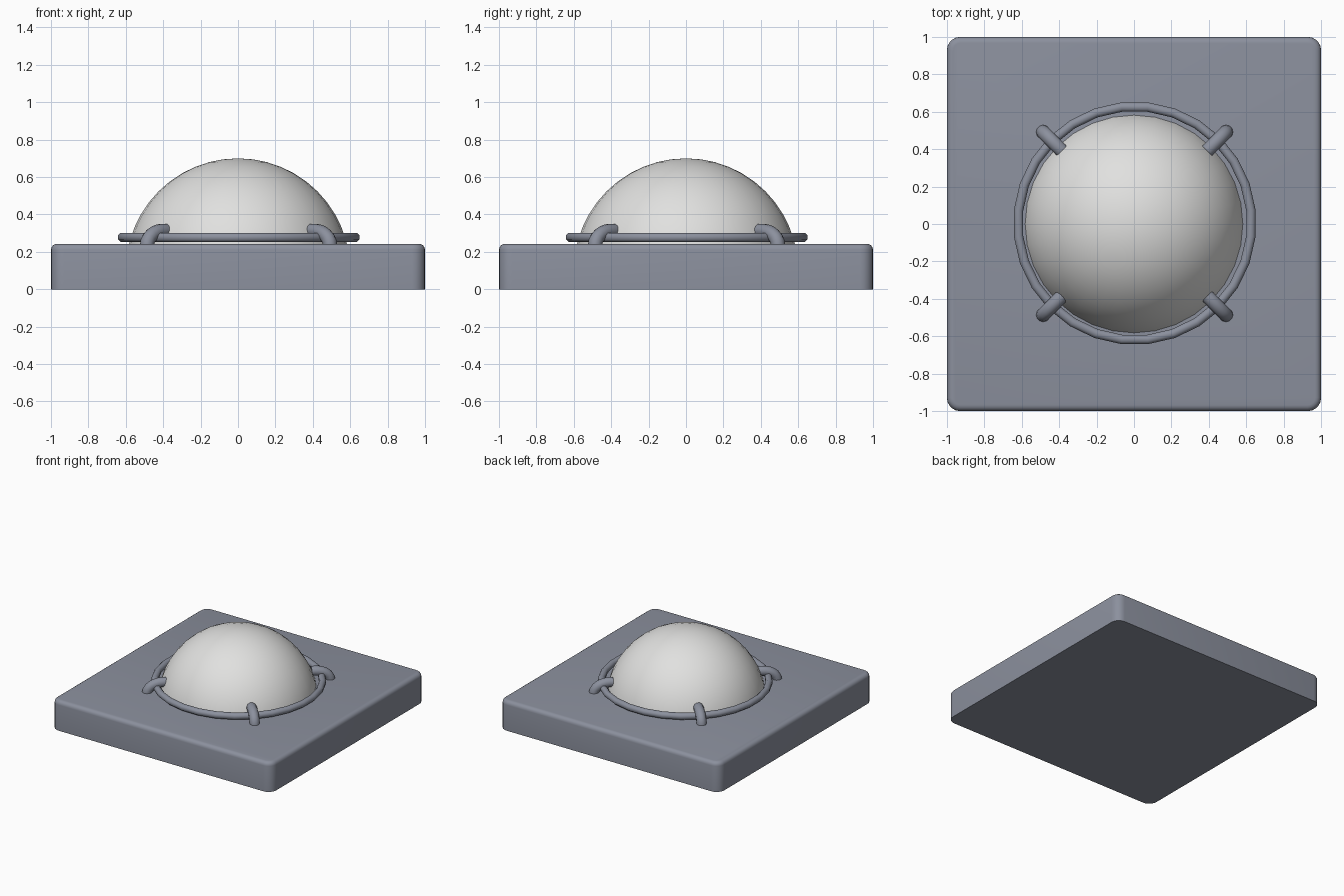
import bpy, bmesh, math
from mathutils import Matrix, Vector

if "Cube" in bpy.data.objects:
    bpy.data.objects.remove(bpy.data.objects["Cube"])


def material(name, rgb):
    m = bpy.data.materials.new(name)
    m.diffuse_color = (*rgb, 1)
    m.use_nodes = True
    m.node_tree.nodes["Principled BSDF"].inputs["Base Color"].default_value = m.diffuse_color
    return m


GREY = material("slate_grey", (0.26, 0.28, 0.34))
WHITE = material("off_white", (0.75, 0.75, 0.74))


def finish(bm, name, mat, angle=60):
    bmesh.ops.recalc_face_normals(bm, faces=bm.faces)
    me = bpy.data.meshes.new(name)
    bm.to_mesh(me)
    bm.free()
    ob = bpy.data.objects.new(name, me)
    bpy.context.collection.objects.link(ob)
    me.materials.append(mat)
    bpy.ops.object.select_all(action='DESELECT')
    ob.select_set(True)
    bpy.context.view_layer.objects.active = ob
    bpy.ops.object.shade_smooth_by_angle(angle=math.radians(angle))
    return ob


def tube(bm, path, radius, side, closed=False, n=8):
    """Sweep a round section along a path; side(i) is a sideways axis."""
    rings, count = [], len(path)
    for i, p in enumerate(path):
        if closed:
            t = path[(i + 1) % count] - path[i - 1]
        else:
            t = path[min(i + 1, count - 1)] - path[max(i - 1, 0)]
        u = side(i)
        v = t.normalized().cross(u)
        rings.append([bm.verts.new(p + radius * (u * math.cos(a) + v * math.sin(a)))
                      for a in ((k + 0.5) * math.tau / n for k in range(n))])
    for i in range(count if closed else count - 1):
        a, b = rings[i], rings[(i + 1) % count]
        for k in range(n):
            bm.faces.new((a[k], a[(k + 1) % n], b[(k + 1) % n], b[k]))
    if not closed:
        bm.faces.new(rings[0])
        bm.faces.new(rings[-1])


# Square slab: rounded upright corners, softened top rim, sharp bottom
H = 0.243
bm = bmesh.new()
bmesh.ops.create_cube(bm, size=1, matrix=Matrix.Translation((0, 0, H / 2)) @ Matrix.Diagonal((2, 2, H, 1)))
upright = [e for e in bm.edges if abs(e.verts[0].co.z - e.verts[1].co.z) > 0.1]
bmesh.ops.bevel(bm, geom=upright, offset=0.07, segments=5, profile=0.5, affect='EDGES')
rim = [e for e in bm.edges if all(v.co.z > H - 1e-4 for v in e.verts)]
bmesh.ops.bevel(bm, geom=rim, offset=0.032, segments=4, profile=0.5, affect='EDGES')
finish(bm, "base_slab", GREY, 40)

# Dome: sphere cut off inside the slab
bm = bmesh.new()
bmesh.ops.create_uvsphere(bm, u_segments=32, v_segments=24, radius=0.6,
                          matrix=Matrix.Translation((0, 0, 0.1)))
bmesh.ops.bisect_plane(bm, geom=bm.verts[:] + bm.edges[:] + bm.faces[:],
                       plane_co=(0, 0, 0.2), plane_no=(0, 0, -1), clear_outer=True)
bmesh.ops.holes_fill(bm, edges=[e for e in bm.edges if e.is_boundary])
finish(bm, "lamp_dome", WHITE)

# Wire ring around the dome
bm = bmesh.new()
N = 28
spokes = [Vector((math.cos(a), math.sin(a), 0)) for a in ((i + 0.5) * math.tau / N for i in range(N))]
tube(bm, [s * 0.625 + Vector((0.004, 0.004, 0.277)) for s in spokes], 0.027,
     lambda i: spokes[i], closed=True)
finish(bm, "retaining_ring", GREY)

# Four hooked clips over the ring, on the diagonals
for k, label in enumerate(("back_right", "back_left", "front_left", "front_right")):
    a = math.pi / 4 + k * math.pi / 2
    out = Vector((math.cos(a), math.sin(a), 0))
    across = Vector((-out.y, out.x, 0))
    profile = [(0.692, 0.20)]
    for j in range(7):
        t = j / 6 * math.pi / 2
        profile.append((0.572 + 0.12 * math.cos(t), 0.235 + 0.078 * math.sin(t)))
    profile.append((0.55, 0.312))
    bm = bmesh.new()
    tube(bm, [out * r + Vector((0.003, 0.003, z)) for r, z in profile], 0.038,
         lambda i: across, n=12)
    finish(bm, "clip_" + label, GREY)
